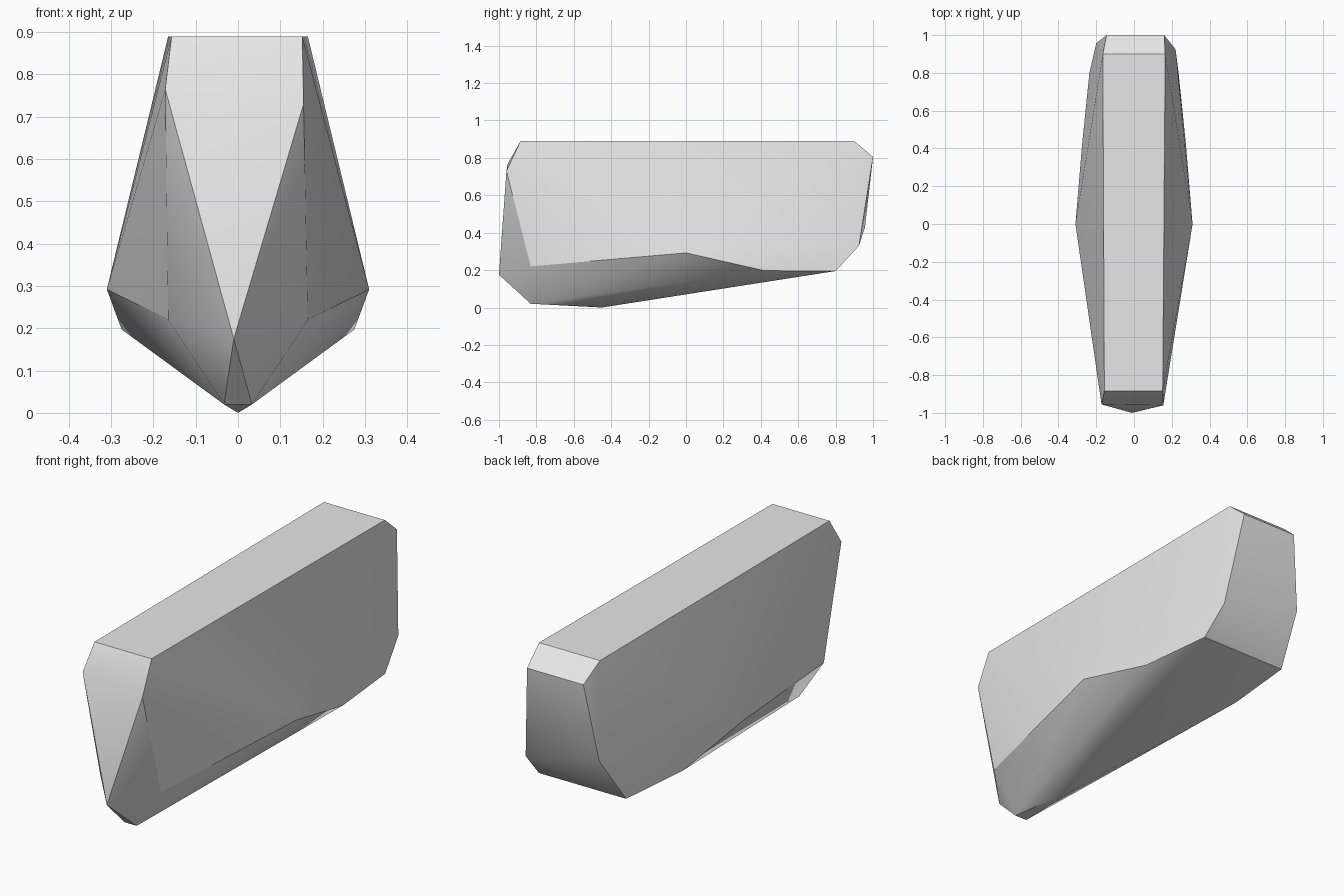
import bpy, bmesh, math

cube = bpy.data.objects.get("Cube")
if cube:
    bpy.data.objects.remove(cube, do_unlink=True)

grey = bpy.data.materials.new("light_grey")
grey.use_nodes = True
grey.diffuse_color = (0.8, 0.8, 0.8, 1)
grey.node_tree.nodes["Principled BSDF"].inputs["Base Color"].default_value = grey.diffuse_color

# Corner pairs: left x, right x, y, z
pairs = [
    (0.152, -0.157, -0.885, 0.89),  # top front
    (0.165, -0.165, 0.90, 0.89),    # top back
    (0.165, -0.165, -0.83, 0.22),   # front cheeks
    (0.033, -0.033, -0.83, 0.02),   # underside front
    (0.31, -0.31, 0.0, 0.292),      # widest point
    (0.275, -0.275, 0.42, 0.197),   # rear flank
    (0.236, -0.236, 0.80, 0.195),   # lower back edge
    (0.16, -0.145, 1.0, 0.805),     # upper back edge
]
points = [(x, y, z) for left, right, y, z in pairs for x in (left, right)]

# Uneven corners: nose, keel, front bevel and back chamfer
points += [(-0.01, -1.0, 0.175), (0, -0.45, 0),
           (0.155, -0.96, 0.73), (-0.172, -0.955, 0.765),
           (0.22, 0.925, 0.33), (-0.2, 0.957, 0.43)]

# Wrap the corners in a faceted shell
bm = bmesh.new()
for p in points:
    bm.verts.new(p)
hull = bmesh.ops.convex_hull(bm, input=bm.verts[:])
loose = [v for v in bm.verts if not v.link_faces]
bmesh.ops.delete(bm, geom=loose, context='VERTS')
bmesh.ops.recalc_face_normals(bm, faces=bm.faces[:])
mesh = bpy.data.meshes.new("faceted_block")
bm.to_mesh(mesh)
bm.free()
mesh.materials.append(grey)

block = bpy.data.objects.new("faceted_block", mesh)
bpy.context.collection.objects.link(block)
bpy.ops.object.select_all(action='DESELECT')
block.select_set(True)
bpy.context.view_layer.objects.active = block
bpy.ops.object.shade_smooth_by_angle(angle=math.radians(30))
